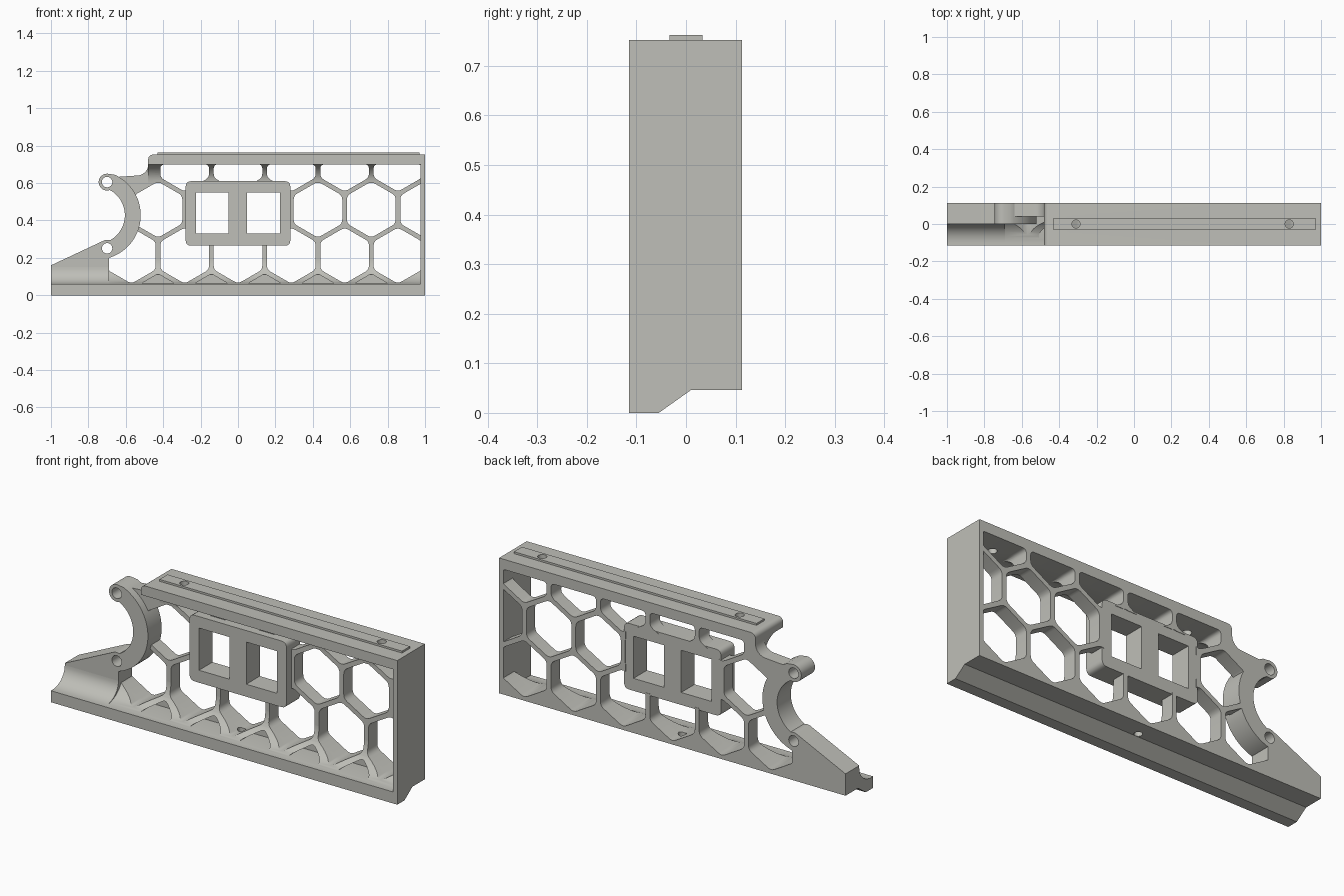
import bpy, bmesh, math
from mathutils import Vector

if "Cube" in bpy.data.objects:
    bpy.data.objects.remove(bpy.data.objects["Cube"])

grey = bpy.data.materials.new("warm_grey")
grey.diffuse_color = (0.52, 0.52, 0.48, 1)
grey.use_nodes = True
grey.node_tree.nodes["Principled BSDF"].inputs["Base Color"].default_value = grey.diffuse_color

BACK, PLATE, ARM, FRONT = 0.113, 0.04, 0.0, -0.115
TOP = 0.752


def prism(name, pts, a, b, axis='Y'):
    """Extrude a 2D outline from a to b: XZ outline along Y, YZ along X, XY along Z."""
    place = {'Y': lambda u, v, t: (u, t, v), 'X': lambda u, v, t: (t, u, v),
             'Z': lambda u, v, t: (u, v, t)}[axis]
    bm = bmesh.new()
    lo = [bm.verts.new(place(u, v, a)) for u, v in pts]
    hi = [bm.verts.new(place(u, v, b)) for u, v in pts]
    bm.faces.new(lo)
    bm.faces.new(hi[::-1])
    n = len(pts)
    for i in range(n):
        bm.faces.new((lo[i], lo[(i + 1) % n], hi[(i + 1) % n], hi[i]))
    bmesh.ops.recalc_face_normals(bm, faces=bm.faces)
    me = bpy.data.meshes.new(name)
    bm.to_mesh(me)
    bm.free()
    me.materials.append(grey)
    ob = bpy.data.objects.new(name, me)
    bpy.context.collection.objects.link(ob)
    return ob


def arc(cx, cy, r, a0, a1, n=16, ry=None):
    ry = ry or r
    angles = [math.radians(a0 + (a1 - a0) * i / n) for i in range(n + 1)]
    return [(cx + r * math.cos(t), cy + ry * math.sin(t)) for t in angles]


def circle(cx, cy, r, n=24):
    return arc(cx, cy, r, 0, 360, n)[:-1]


def rounded(pts, r, n=4):
    """Round every corner of a convex outline."""
    out = []
    for i, p in enumerate(pts):
        p, a, b = Vector(p), Vector(pts[i - 1]), Vector(pts[(i + 1) % len(pts)])
        s = p + (a - p).normalized() * r
        e = p + (b - p).normalized() * r
        for k in range(n + 1):
            t = k / n
            out.append(tuple(s * (1 - t) ** 2 + p * 2 * t * (1 - t) + e * t * t))
    return out


def rect(x0, x1, z0, z1):
    return [(x0, z0), (x1, z0), (x1, z1), (x0, z1)]


def cut(ob, cutters):
    """Subtract each cutter and bake the result."""
    for c in cutters:
        m = ob.modifiers.new("cut", 'BOOLEAN')
        m.operation, m.solver, m.object = 'DIFFERENCE', 'EXACT', c
    dg = bpy.context.evaluated_depsgraph_get()
    me = bpy.data.meshes.new_from_object(ob.evaluated_get(dg))
    ob.modifiers.clear()
    ob.data = me


# Honeycomb cutters: three staggered rows, the top one clipped by the top plate
PITCH, R, W = 0.285, 0.15, 0.13


def hexagon(cx, cz):
    pts = [(cx, cz - R), (cx + W, cz - R / 2), (cx + W, min(cz + R / 2, 0.699)),
           (cx, cz + R), (cx - W, min(cz + R / 2, 0.699)), (cx - W, cz - R / 2)]
    if cz + R > 0.7:
        pts.pop(3)
    return rounded(pts, 0.022)


rows = {}
for row, (x0, z, count) in enumerate([(-0.57, 0.212, 6), (-0.4275, 0.458, 6), (-0.285, 0.704, 5)]):
    rows[row] = [prism("hex_cutter", hexagon(x0 + PITCH * k, z), -0.2, 0.2) for k in range(count)]
pockets = [prism("pocket_cutter", rounded([(x - 0.09, 0.062), (x + 0.09, 0.062), (x, 0.115)], 0.015),
                 -0.2, PLATE - 0.0005)
           for x in (-0.4275 + PITCH * k for k in range(5))]
box_cut = prism("box_cutter", rect(-0.27, 0.27, 0.275, 0.60), -0.2, 0.2)
windows = [prism("window_cutter", rect(a, b, 0.33, 0.55), -0.2, 0.2)
           for a, b in ((-0.225, -0.05), (0.048, 0.225))]
CZ, CX, LX, LZ = 0.428, -0.758, -0.70, 0.177
screws = [prism("screw_cutter", circle(LX, CZ + s * LZ, 0.028), -0.2, 0.2) for s in (-1, 1)]
top_holes = [prism("top_hole_cutter", circle(x, 0, 0.022), 0.5, 0.9, 'Z') for x in (-0.31, 0.83)]
base_hole = prism("base_hole_cutter", circle(0, 0.03, 0.02), -0.1, 0.15, 'Z')

# Honeycomb back plate
outline = ([(-0.69, 0.046), (0.975, 0.046), (0.975, 0.70), (-0.48, 0.70)]
           + arc(-0.54, 0.70, 0.06, 0, -90, 8)[1:]
           + arc(CX, CZ, 0.215, 70, -70, 24) + [(-0.69, 0.20)])
plate = prism("honeycomb_plate", outline, PLATE, BACK)
cut(plate, rows[0] + rows[1] + rows[2] + [box_cut, base_hole])

# Base rail with a concave fillet running up to the plate
foot = [(FRONT, 0), (-0.055, 0), (0.01, 0.046)]
base = prism("base_rail", foot + [(PLATE, 0.046)]
             + arc(-0.10, 0.20, 0.14, 0, -90, 14) + [(FRONT, 0.06)], -0.69, 0.975, 'X')
cut(base, rows[0] + pockets + [base_hole])
prism("base_rail_end", foot + [(ARM, 0.046)]
      + arc(-0.10, 0.15, 0.10, 0, -90, 12, 0.09) + [(FRONT, 0.06)], -1, -0.69, 'X')

# Clamp arm: sloping foot, open ring and two screw lugs
arm = prism("clamp_arm",
            [(-1, 0.046), (-0.69, 0.046), (-0.69, 0.20)]
            + arc(CX, CZ, 0.238, -72, 66, 28)
            + arc(LX, CZ + LZ, 0.045, 75, 285, 18)
            + arc(CX, CZ, 0.153, 61, -61, 24)
            + arc(LX, CZ - LZ, 0.045, 75, 115, 5) + [(-1, 0.16)], ARM, BACK)
cut(arm, screws)

# Top plate, its underside fillet and the raised rail
top = prism("top_plate", [(-0.48, 0.70), (0.975, 0.70), (0.975, TOP)]
            + arc(-0.455, TOP - 0.025, 0.025, 90, 180, 6), FRONT, BACK)
cut(top, top_holes)
under = prism("top_fillet", [(PLATE, 0.70)] + arc(-0.06, 0.60, 0.10, 0, 90, 12),
              -0.48, 0.975, 'X')
cut(under, rows[2] + top_holes)
rail = prism("top_rail", rect(-0.43, 0.97, -0.033, 0.033), TOP, 0.762, 'Z')
cut(rail, top_holes)

# End wall
prism("end_wall", foot + [(BACK, 0.046), (BACK, TOP), (FRONT, TOP)], 0.975, 1, 'X')

# Socket box with two windows
box = prism("socket_box", rounded(rect(-0.28, 0.28, 0.265, 0.61), 0.03), ARM, BACK - 0.002)
cut(box, windows)

# Remove helpers and shade
for ob in list(bpy.data.objects):
    if ob.name.split(".")[0].endswith("_cutter"):
        bpy.data.objects.remove(ob)
for ob in bpy.data.objects:
    ob.select_set(True)
bpy.context.view_layer.objects.active = plate
bpy.ops.object.shade_smooth_by_angle(angle=math.radians(30))
